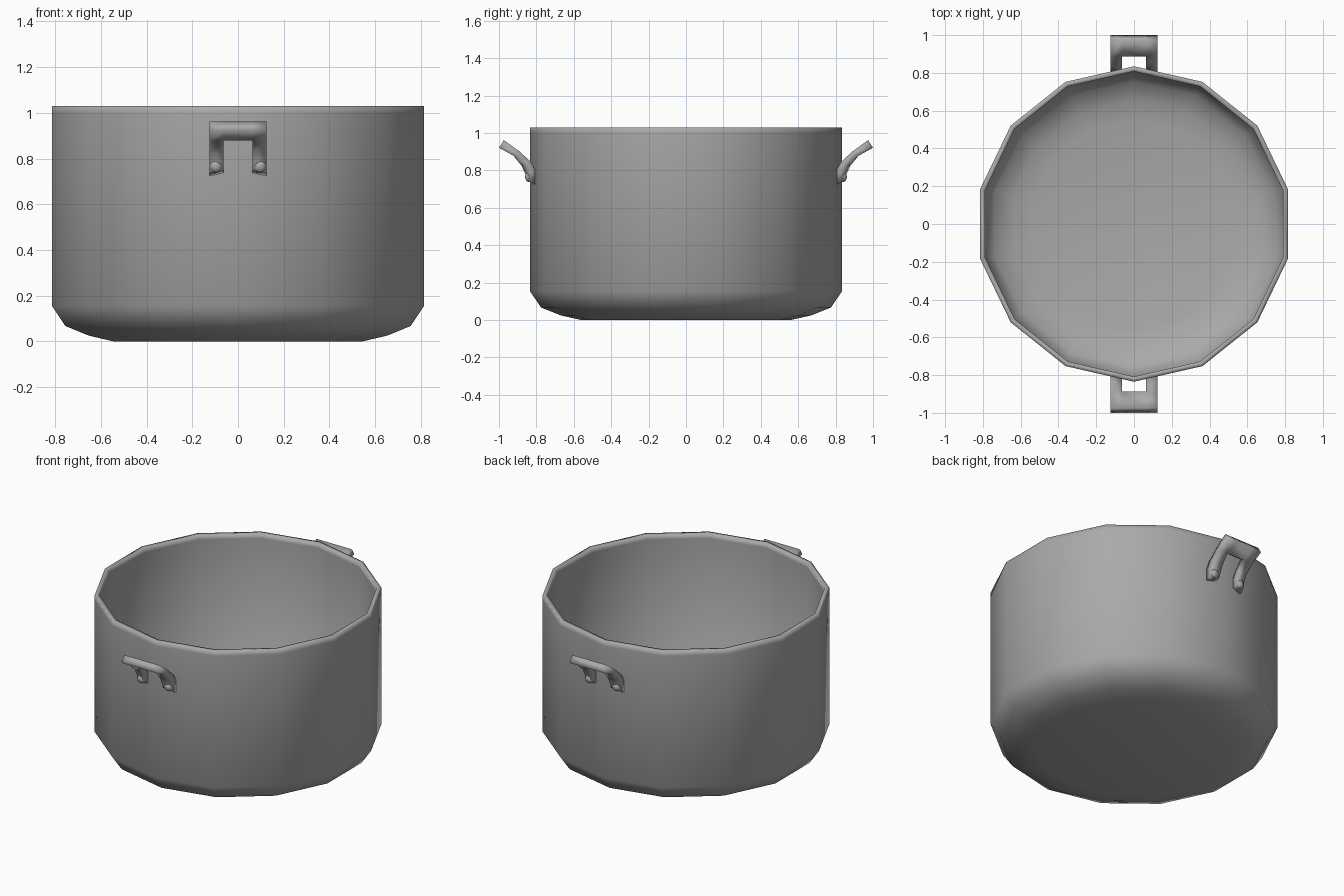
import bpy, bmesh, math
from mathutils import Matrix

if "Cube" in bpy.data.objects:
    bpy.data.objects.remove(bpy.data.objects["Cube"])

metal = bpy.data.materials.new("grey_metal")
metal.diffuse_color = (0.4, 0.4, 0.4, 1)
metal.use_nodes = True
metal.node_tree.nodes["Principled BSDF"].inputs["Base Color"].default_value = metal.diffuse_color


def finish(name, bm):
    bmesh.ops.recalc_face_normals(bm, faces=bm.faces)
    for f in bm.faces:
        f.smooth = True
    mesh = bpy.data.meshes.new(name)
    bm.to_mesh(mesh)
    bm.free()
    mesh.materials.append(metal)
    ob = bpy.data.objects.new(name, mesh)
    bpy.context.collection.objects.link(ob)
    return ob


# Pot body: 14-sided lathe, outer wall up, over the rim, down the inner wall
SIDES = 14
profile = [(0.56, 0), (0.67, 0.025), (0.775, 0.067), (0.835, 0.155), (0.835, 1.0), (0.835, 1.03),
           (0.808, 1.03), (0.808, 1.0), (0.808, 0.165), (0.755, 0.09), (0.655, 0.05), (0.55, 0.028)]
bm = bmesh.new()
rings = []
for r, z in profile:
    angles = [math.pi / 2 + 2 * math.pi * k / SIDES for k in range(SIDES)]
    rings.append([bm.verts.new((r * math.cos(a), r * math.sin(a), z)) for a in angles])
for a, b in zip(rings, rings[1:]):
    for k in range(SIDES):
        n = (k + 1) % SIDES
        bm.faces.new((a[k], a[n], b[n], b[k]))
bm.faces.new(rings[0])
bm.faces.new(rings[-1])
finish("pot_body", bm)

# Handle strap: (outer y, z), (inner y, z) along the curve from wall to tip
strap = [((0.843, 0.747), (0.812, 0.73)), ((0.853, 0.785), (0.81, 0.80)),
         ((0.872, 0.825), (0.838, 0.847)), ((0.922, 0.878), (0.888, 0.9)),
         ((1.0, 0.921), (0.974, 0.962))]
columns = [-0.125, -0.063, 0.063, 0.125]


def handle(name, side):
    bm = bmesh.new()
    grid = {}
    for i, row in enumerate(strap):
        for j, x in enumerate(columns):
            skew = 0.23 * (abs(x) - 0.095) if i < 3 else 0  # legs follow the wall
            for k, (y, z) in enumerate(row):
                grid[i, j, k] = bm.verts.new((x, side * (y - skew), z - (skew if i == 0 else 0)))
    # Two legs in the outer columns, cross bar in the last row
    cells = {(i, j) for i in range(4) for j in range(3) if j != 1 or i == 3}
    for i, j in cells:
        loop = [(i, j), (i + 1, j), (i + 1, j + 1), (i, j + 1)]
        for k in (0, 1):
            bm.faces.new([grid[p + (k,)] for p in loop])
        edges = [(loop[0], loop[1], (i, j - 1)), (loop[1], loop[2], (i + 1, j)),
                 (loop[2], loop[3], (i, j + 1)), (loop[3], loop[0], (i - 1, j))]
        for p, q, neighbour in edges:
            if neighbour not in cells:
                bm.faces.new([grid[p + (0,)], grid[q + (0,)], grid[q + (1,)], grid[p + (1,)]])
    for v in [v for v in bm.verts if not v.link_faces]:
        bm.verts.remove(v)
    finish(name, bm)


# Domed rivets on the handle legs
def rivet(name, x, side):
    bm = bmesh.new()
    m = Matrix.Translation((x, side * 0.84, 0.766)) @ Matrix.Diagonal((1, 0.75, 1, 1))
    bmesh.ops.create_uvsphere(bm, u_segments=10, v_segments=6, radius=0.028, matrix=m)
    finish(name, bm)


for label, side in (("front", -1), ("back", 1)):
    handle(label + "_handle", side)
    rivet(label + "_rivet_left", -0.096, side)
    rivet(label + "_rivet_right", 0.096, side)
